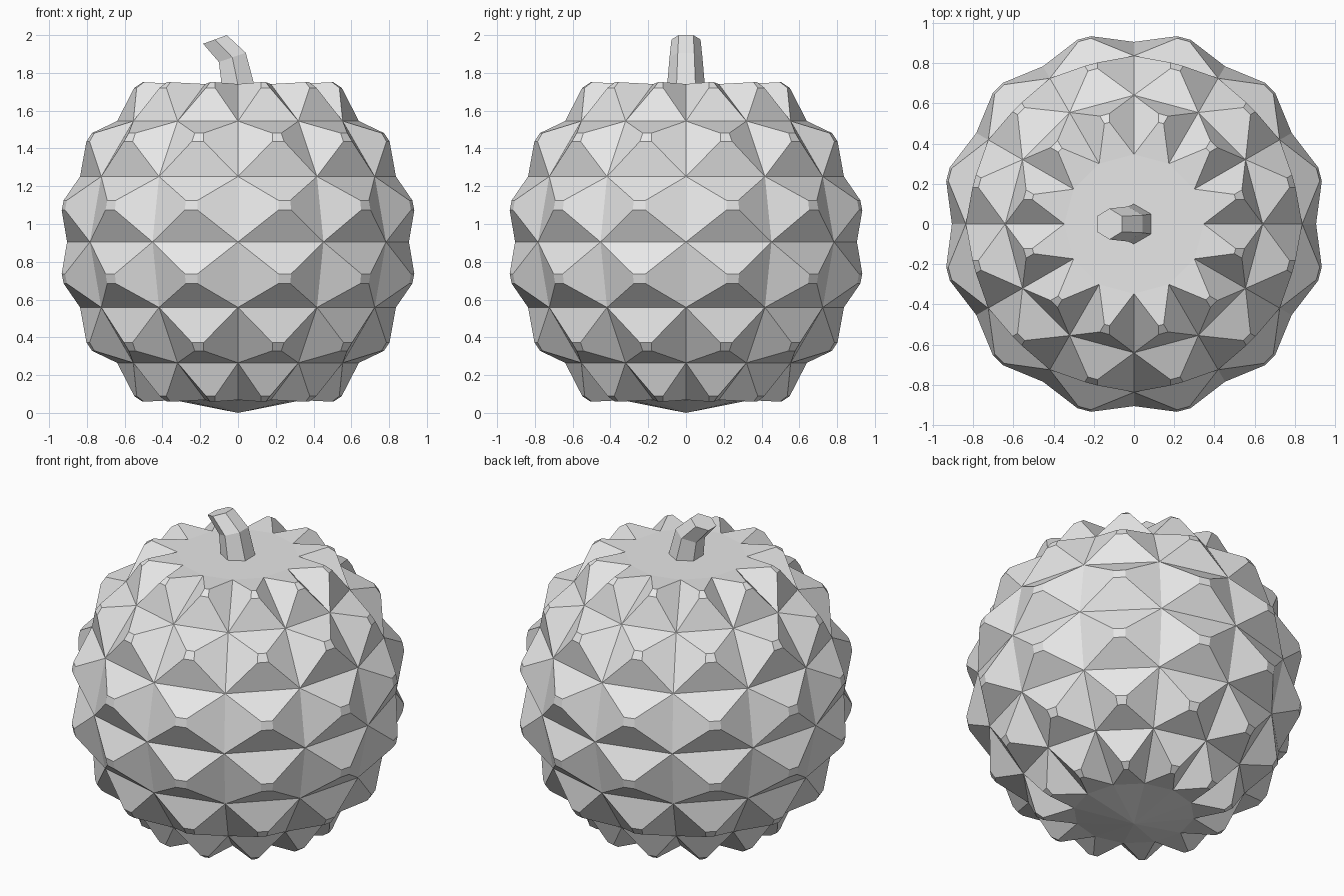
import bpy, bmesh
from math import radians
from mathutils import Matrix, Vector

RADIUS = 0.905

cube = bpy.data.objects.get("Cube")
if cube:
    bpy.data.objects.remove(cube, do_unlink=True)

grey = bpy.data.materials.new("pale_grey")
grey.use_nodes = True
colour = (0.8, 0.8, 0.8, 1)
grey.diffuse_color = colour
grey.node_tree.nodes["Principled BSDF"].inputs["Base Color"].default_value = colour


def add_object(name, bm):
    bmesh.ops.recalc_face_normals(bm, faces=bm.faces)
    mesh = bpy.data.meshes.new(name)
    bm.to_mesh(mesh)
    bm.free()
    mesh.materials.append(grey)
    obj = bpy.data.objects.new(name, mesh)
    bpy.context.collection.objects.link(obj)
    return obj


# Spiky fruit body: low-poly sphere with a flattened top
bm = bmesh.new()
bmesh.ops.create_uvsphere(bm, u_segments=12, v_segments=8, radius=RADIUS,
                          matrix=Matrix.Translation((0, 0, RADIUS)))
top_pole = max(bm.verts, key=lambda v: v.co.z)
bmesh.ops.dissolve_verts(bm, verts=[top_pole])
bmesh.ops.recalc_face_normals(bm, faces=bm.faces)

# Each four-sided panel is pulled out into a blunt spike
panels = [f for f in bm.faces if len(f.verts) == 4]
spikes = bmesh.ops.extrude_discrete_faces(bm, faces=panels)["faces"]
for face in spikes:
    face.normal_update()
    centre = face.calc_center_median()
    tip = centre + face.normal * 0.113
    for v in face.verts:
        v.co = tip + (v.co - centre) * 0.15
add_object("fruit_body", bm)

# Bent, tapering six-sided stem: centre x, centre z, radius, tilt
bm = bmesh.new()
rings = []
for x, z, r, tilt in [(0, 1.735, 0.1, 0), (-0.03, 1.882, 0.087, 19), (-0.122, 1.977, 0.077, 20)]:
    turn = Matrix.Rotation(radians(-tilt), 3, 'Y')
    ring = []
    for i in range(6):
        spoke = Matrix.Rotation(radians(30 + 60 * i), 3, 'Z') @ Vector((r, 0, 0))
        ring.append(bm.verts.new(Vector((x, 0, z)) + turn @ spoke))
    rings.append(ring)
for low, high in zip(rings, rings[1:]):
    for i in range(6):
        j = (i + 1) % 6
        bm.faces.new((low[i], low[j], high[j], high[i]))
bm.faces.new(rings[-1])
bm.faces.new(rings[0][::-1])
add_object("stem", bm)
